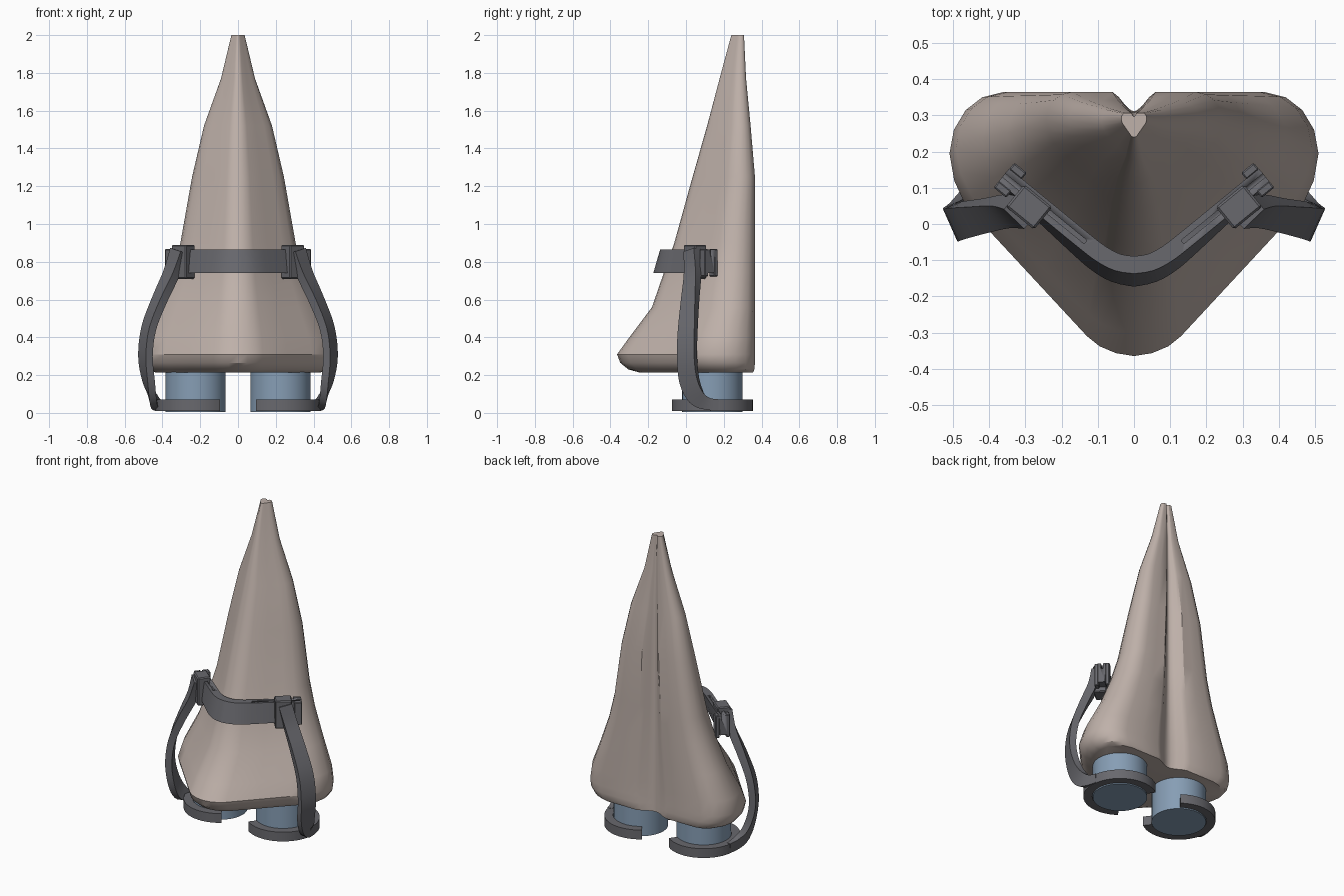
import bpy, bmesh, math
from mathutils import Vector as V, Matrix

if "Cube" in bpy.data.objects:
    bpy.data.objects.remove(bpy.data.objects["Cube"])


def material(name, rgb):
    m = bpy.data.materials.new(name)
    m.diffuse_color = (*rgb, 1)
    m.use_nodes = True
    m.node_tree.nodes["Principled BSDF"].inputs["Base Color"].default_value = m.diffuse_color
    return m


TAN = material("tan", (0.52, 0.44, 0.40))
BLUE = material("blue", (0.24, 0.34, 0.46))
GREY = material("dark_grey", (0.14, 0.14, 0.155))


def finish(bm, name, mat, angle=30):
    bmesh.ops.recalc_face_normals(bm, faces=bm.faces)
    me = bpy.data.meshes.new(name)
    bm.to_mesh(me)
    bm.free()
    ob = bpy.data.objects.new(name, me)
    bpy.context.collection.objects.link(ob)
    me.materials.append(mat)
    bpy.ops.object.select_all(action='DESELECT')
    ob.select_set(True)
    bpy.context.view_layer.objects.active = ob
    bpy.ops.object.shade_smooth_by_angle(angle=math.radians(angle))
    return ob


def loft(name, rings, mat, angle=30):
    bm = bmesh.new()
    rows = [[bm.verts.new(p) for p in r] for r in rings]
    n = len(rows[0])
    for a, b in zip(rows, rows[1:]):
        for i in range(n):
            j = (i + 1) % n
            bm.faces.new((a[i], a[j], b[j], b[i]))
    bm.faces.new(rows[0])
    bm.faces.new(rows[-1])
    return finish(bm, name, mat, angle)


def box(name, centre, size, turn, mat, bevel=0.006):
    bm = bmesh.new()
    mtx = Matrix.Translation(centre) @ Matrix.Rotation(turn, 4, 'Z') @ Matrix.Diagonal((*size, 1))
    bmesh.ops.create_cube(bm, size=1, matrix=mtx)
    if bevel:
        bmesh.ops.bevel(bm, geom=bm.edges[:], offset=bevel, segments=1, affect='EDGES')
    return finish(bm, name, mat)


def spline(pts, steps):
    # Catmull-Rom through tuples of any length
    out = []
    for i in range(len(pts) - 1):
        p0, p1, p2, p3 = pts[max(i - 1, 0)], pts[i], pts[i + 1], pts[min(i + 2, len(pts) - 1)]
        for s in range(steps):
            t = s / steps
            out.append(tuple(0.5 * (2 * b + (c - a) * t + (2 * a - 5 * b + 4 * c - d) * t * t
                                    + (3 * b - a - 3 * c + d) * t ** 3)
                             for a, b, c, d in zip(p0, p1, p2, p3)))
    return out + [tuple(pts[-1])]


# Body: heart-shaped section (x, y at the widest level, notch share), front to back
half = [(0, -.365, 0), (.05, -.357, 0), (.095, -.338, 0), (.13, -.31, 0), (.26, -.17, 0),
        (.39, -.03, 0), (.465, .05, 0), (.497, .12, 0), (.51, .195, 0), (.498, .26, 0),
        (.465, .315, 0), (.42, .35, 0), (.36, .365, 0), (.24, .365, 0), (.125, .365, 0),
        (.09, .365, .25), (.05, .365, .7), (.02, .365, .95), (0, .365, 1)]
section = half + [(-x, y, k) for x, y, k in half[-2:0:-1]]
# z, half width, front y, back y
levels = [(.215, .44, -.25, .355), (.23, .475, -.305, .362), (.265, .502, -.348, .365),
          (.31, .51, -.365, .365), (.40, .492, -.30, .365), (.56, .42, -.18, .365),
          (.74, .35, -.118, .365), (.9, .305, -.062, .365), (1.25, .243, .035, .365),
          (1.52, .18, .112, .342), (1.77, .09, .178, .318), (2, .035, .24, .307)]
rings = []
for z, w, f, b in levels:
    d = max(b - .312, .010)
    rings.append([V((x * w / .51, f + (y + .365) / .73 * (b - f) - d * k, z)) for x, y, k in section])
loft("body", rings, TAN)

# Curved front band, leaning outward at the bottom
path = [(0, -.113), (.045, -.106), (.09, -.083), (.14, -.045), (.25, .045), (.36, .135)]
side = spline(path, 3)
line = [V((-x, y, 0)) for x, y in side[:0:-1]] + [V((x, y, 0)) for x, y in side]
rings = []
for i, p in enumerate(line):
    t = (line[min(i + 1, len(line) - 1)] - line[max(i - 1, 0)]).normalized()
    n = V((t.y, -t.x, 0))
    lean = n * .036 * (1 - .85 * abs(p.x) / .36)
    rings.append([p - n * .024 + V((0, 0, .865)), p + n * .024 + V((0, 0, .865)),
                  p + n * .024 + lean + V((0, 0, .74)), p - n * .024 + lean + V((0, 0, .74))])
band = loft("front_band", rings, GREY)

slant = math.atan2(.09, .11)
for s in (1, -1):
    tag = "right" if s > 0 else "left"

    # Adjustment slot cut in the top of the band
    cut = box("slot_cutter", (s * .25, .045, .86), (.30, .012, .06), s * slant, GREY, 0)
    cut.hide_render = True
    mod = band.modifiers.new("slot", 'BOOLEAN')
    mod.operation, mod.object, mod.solver = 'DIFFERENCE', cut, 'EXACT'
    bpy.context.view_layer.objects.active = band
    bpy.ops.object.modifier_apply(modifier=mod.name)
    bpy.data.objects.remove(cut)

    # Nostril tube
    bm = bmesh.new()
    bmesh.ops.create_cone(bm, cap_ends=True, segments=40, radius1=.16, radius2=.16, depth=.245,
                          matrix=Matrix.Translation((s * .225, .14, .1275)))
    finish(bm, tag + "_tube", BLUE)

    # Open collar around the tube, gap facing inward
    rings = []
    for i in range(33):
        a = math.radians(-127 + 254 * i / 32)
        u = V((s * math.cos(a), math.sin(a), 0))
        rings.append([V((s * .225, .14, z)) + u * r
                      for r, z in ((.163, .01), (.215, .01), (.215, .07), (.163, .07))])
    loft(tag + "_collar", rings, GREY)

    # Side arm: x, y, z, width, thickness, facing angle
    arm = spline([(.425, .17, .042, .06, .03, 0), (.436, .11, .05, .066, .036, -4),
                  (.455, .055, .085, .09, .038, -10), (.474, .018, .17, .10, .04, -18),
                  (.490, .005, .30, .10, .04, -24), (.472, .010, .45, .096, .042, -26),
                  (.415, .022, .60, .086, .046, -30), (.352, .035, .74, .08, .05, -38),
                  (.315, .032, .86, .08, .05, -46)], 4)
    rings = []
    for i, (x, y, z, w, th, ang) in enumerate(arm):
        p = V((x, y, z))
        t = (V(arm[min(i + 1, len(arm) - 1)][:3]) - V(arm[max(i - 1, 0)][:3])).normalized()
        n = V((math.cos(math.radians(ang)), math.sin(math.radians(ang)), 0))
        n = (n - t * n.dot(t)).normalized()
        b = t.cross(n)
        quad = [p + n * th / 2 * j + b * w / 2 * k for j, k in ((1, 1), (1, -1), (-1, -1), (-1, 1))]
        rings.append([V((s * q.x, q.y, q.z)) for q in quad])
    loft(tag + "_arm", rings, GREY, 35)

    # Clip head sliding on the band, and the band's end stops either side of the slot
    box(tag + "_clip_head", (s * .29, .047, .80), (.10, .08, .18), s * slant, GREY)
    for off in (-1, 1):
        c = V((s * (.342 - off * .021), .121 + off * .025, .795))
        box(tag + "_end_stop", c, (.045, .024, .145), s * slant, GREY, .004)
